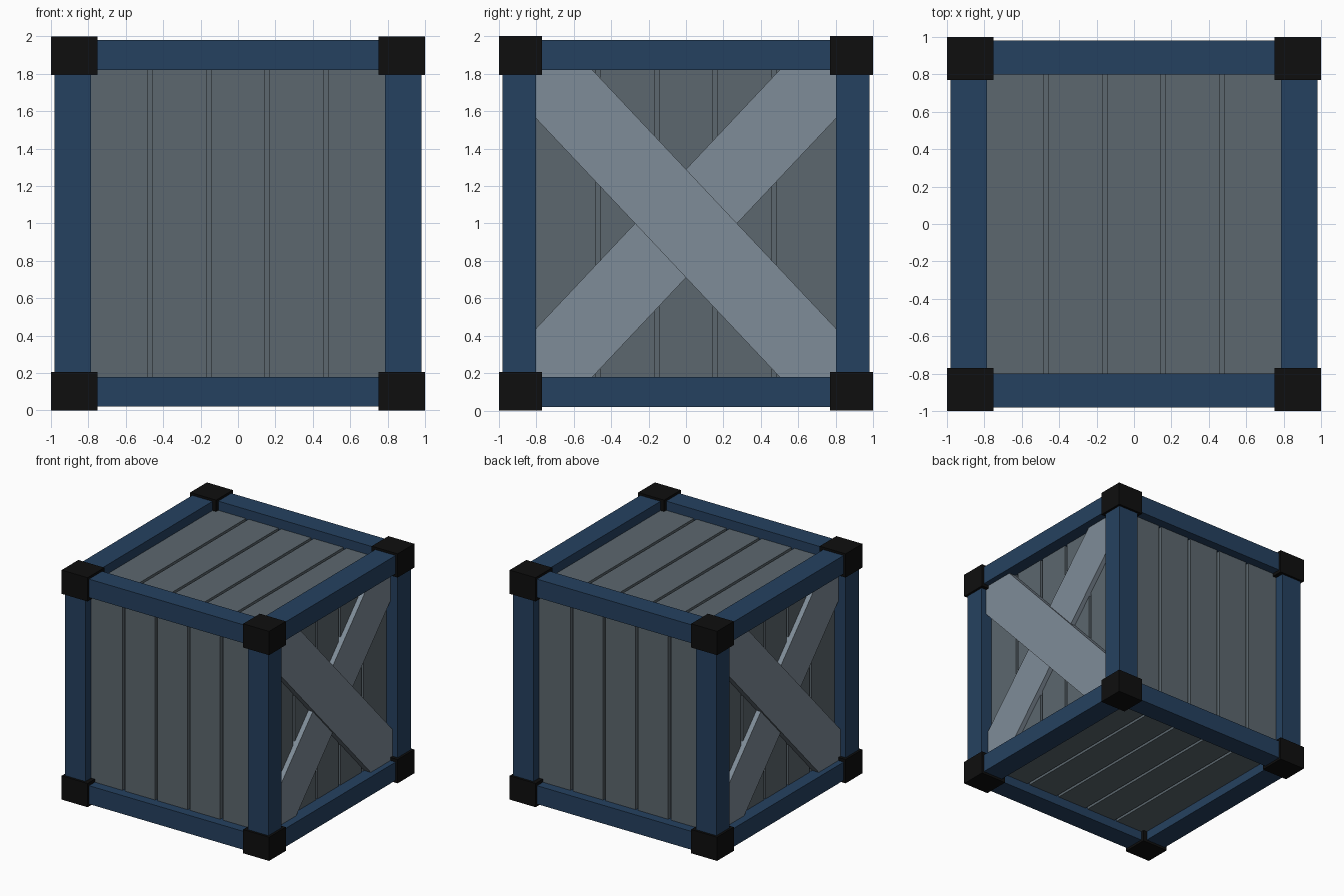
import bpy
import bmesh
from mathutils import Vector

if "Cube" in bpy.data.objects:
    bpy.data.objects.remove(bpy.data.objects["Cube"], do_unlink=True)

SIGNS = (-1, 1)
MID = 1.0  # height of the crate centre


def make_material(name, color):
    mat = bpy.data.materials.new(name)
    mat.use_nodes = True
    mat.diffuse_color = (*color, 1)
    mat.node_tree.nodes["Principled BSDF"].inputs["Base Color"].default_value = (*color, 1)
    return mat


plank_grey = make_material("plank grey", (0.107, 0.136, 0.156))
brace_grey = make_material("brace grey", (0.212, 0.262, 0.314))
frame_blue = make_material("frame blue", (0.0185, 0.053, 0.117))
cap_black = make_material("cap black", (0.0045, 0.0045, 0.0045))


def finish(name, bm, mat):
    bmesh.ops.recalc_face_normals(bm, faces=bm.faces)
    mesh = bpy.data.meshes.new(name)
    bm.to_mesh(mesh)
    bm.free()
    mesh.materials.append(mat)
    obj = bpy.data.objects.new(name, mesh)
    obj.location.z = MID
    bpy.context.collection.objects.link(obj)
    return obj


def add_box(bm, low, high):
    """Axis-aligned box between two opposite corners."""
    low, high = Vector(low), Vector(high)
    verts = bmesh.ops.create_cube(bm, size=1)["verts"]
    for v in verts:
        v.co = (low + high) / 2 + v.co * (high - low)


def mirrored_box(bm, low, high, signs):
    add_box(bm, [a * s for a, s in zip(low, signs)], [b * s for b, s in zip(high, signs)])


# Inner box that closes the bottoms of the plank grooves
bm = bmesh.new()
add_box(bm, (-0.84, -0.87, -0.87), (0.84, 0.87, 0.87))
finish("inner_box", bm, plank_grey)

# Five planks on every face; "across" is the axis the planks are laid along
gap = 0.0125
edges = (-0.83, -0.471, -0.157, 0.157, 0.471, 0.83)
panels = {"front": (1, -1, 0), "back": (1, 1, 0), "right": (0, -1, 1),
          "left": (0, 1, 1), "bottom": (2, -1, 0), "top": (2, 1, 0)}
for side, (normal, sign, across) in panels.items():
    outer = 0.87 if normal == 0 else 0.9
    bm = bmesh.new()
    for start, end in zip(edges, edges[1:]):
        low, high = [-0.83] * 3, [0.83] * 3
        low[across], high[across] = start + gap, end - gap
        low[normal], high[normal] = sorted((sign * (outer - 0.04), sign * outer))
        add_box(bm, low, high)
    finish(side + "_planks", bm, plank_grey)

# Frame: posts and rails, four along each axis
inner, outer, end = (0.785, 0.8, 0.82), 0.98, 0.9
for axis, name in enumerate(("cross_rails", "side_rails", "corner_posts")):
    bm = bmesh.new()
    for a in SIGNS:
        for b in SIGNS:
            low, high, signs = list(inner), [outer] * 3, [a, b]
            low[axis], high[axis] = -end, end
            signs.insert(axis, 1)
            mirrored_box(bm, low, high, signs)
    finish(name, bm, frame_blue)

# Black caps on the eight corners
bm = bmesh.new()
for x in SIGNS:
    for y in SIGNS:
        for z in SIGNS:
            mirrored_box(bm, (0.75, 0.77, 0.793), (1, 1, 1), (x, y, z))
finish("corner_caps", bm, cap_black)


# Crossed braces on both sides, trimmed to the frame opening
def brace(name, side, slant, face_x):
    half = [(-0.8, 0.82), (-0.5, 0.82), (0.8, -0.56)]
    outline = half + [(-y, -z) for y, z in half]
    bm = bmesh.new()
    face = bm.faces.new([bm.verts.new((side * 0.85, y * slant, z)) for y, z in outline])
    grown = bmesh.ops.extrude_face_region(bm, geom=[face])["geom"]
    for v in grown:
        if isinstance(v, bmesh.types.BMVert):
            v.co.x = side * face_x
    finish(name, bm, brace_grey)


for side, label in ((-1, "right"), (1, "left")):
    brace(label + "_front_brace", side, side, 0.93)
    brace(label + "_rear_brace", side, -side, 0.912)
